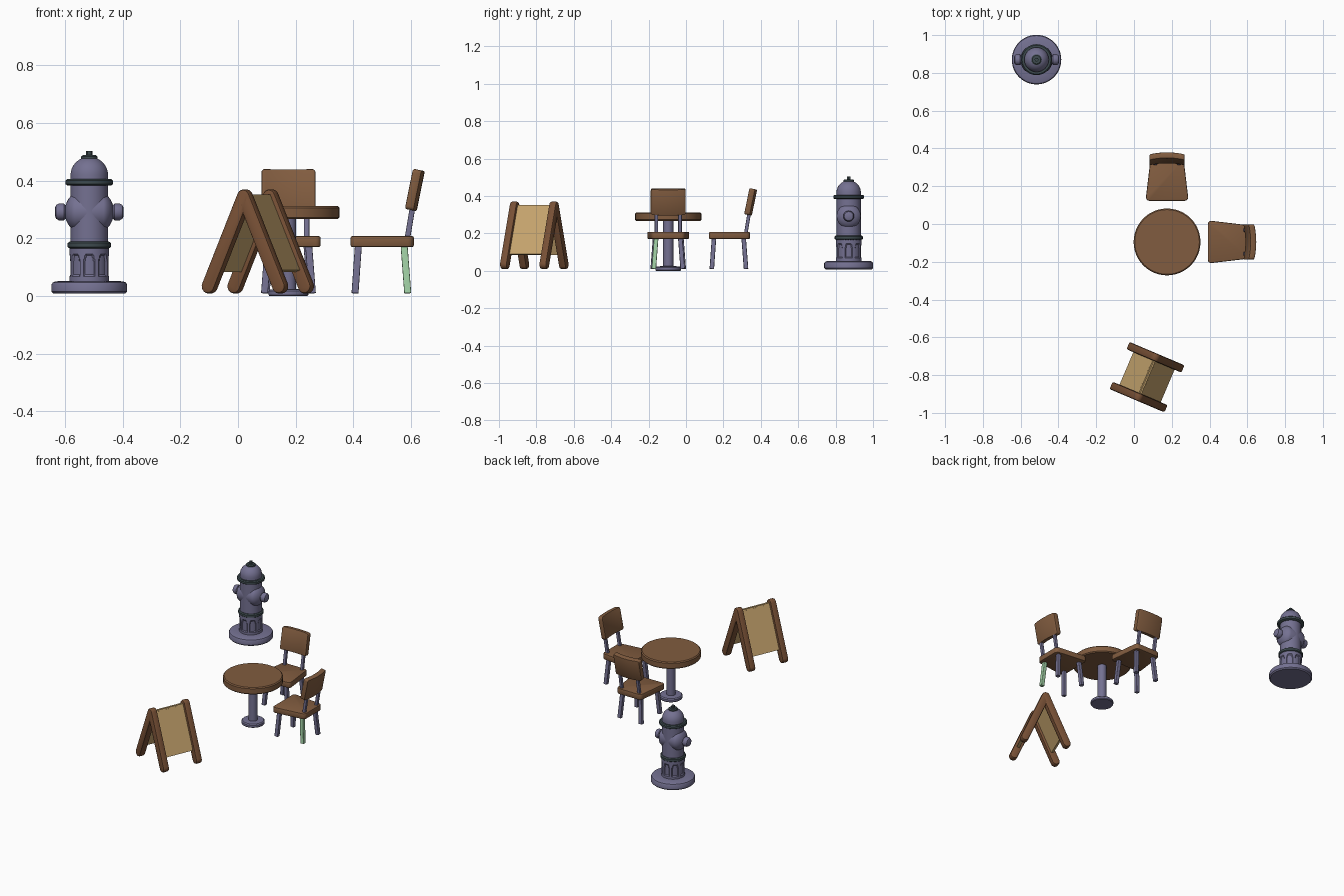
import bpy, bmesh, math
from mathutils import Matrix, Vector

if "Cube" in bpy.data.objects:
    bpy.data.objects.remove(bpy.data.objects["Cube"])

def material(name, rgb):
    m = bpy.data.materials.new(name)
    m.diffuse_color = (*rgb, 1)
    m.use_nodes = True
    m.node_tree.nodes["Principled BSDF"].inputs["Base Color"].default_value = m.diffuse_color
    return m

WOOD = material("brown wood", (0.22, 0.107, 0.050))
FRAME = material("red brown wood", (0.185, 0.080, 0.036))
TAN = material("tan board", (0.56, 0.37, 0.155))
METAL = material("violet grey metal", (0.175, 0.165, 0.285))
DARK = material("dark slate", (0.048, 0.070, 0.078))
GREEN = material("pale green", (0.36, 0.64, 0.38))

def finish(name, bm, mat, matrix=Matrix()):
    bmesh.ops.recalc_face_normals(bm, faces=bm.faces)
    me = bpy.data.meshes.new(name)
    bm.to_mesh(me)
    bm.free()
    me.transform(matrix)
    me.materials.append(mat)
    ob = bpy.data.objects.new(name, me)
    bpy.context.collection.objects.link(ob)
    return ob

def lathe(name, profile, mat, matrix, n=48, radius=None):
    """Revolve (r, z) points around z; optional radius(r, z, angle) rule."""
    bm = bmesh.new()
    rings = []
    for r, z in profile:
        ring = []
        for i in range(n):
            a = 2 * math.pi * i / n
            q = radius(r, z, a) if radius else r
            ring.append(bm.verts.new((q * math.cos(a), q * math.sin(a), z)))
        rings.append(ring)
    for lo, hi in zip(rings, rings[1:]):
        for i in range(n):
            j = (i + 1) % n
            bm.faces.new((lo[i], lo[j], hi[j], hi[i]))
    bm.faces.new(rings[0][::-1])
    bm.faces.new(rings[-1])
    return finish(name, bm, mat, matrix)

def prism(outline, depth, corner=0, rim=0):
    """Outline in xy, centred thickness in z, rounded corners and rims."""
    bm = bmesh.new()
    face = bm.faces.new([bm.verts.new((x, y, -depth / 2)) for x, y in outline])
    if corner:
        bmesh.ops.bevel(bm, geom=list(bm.verts), offset=corner, segments=4,
                        affect='VERTICES', profile=0.5)
    top = bmesh.ops.extrude_face_region(bm, geom=list(bm.faces), use_keep_orig=True)
    bmesh.ops.translate(bm, vec=(0, 0, depth),
                        verts=[v for v in top['geom'] if isinstance(v, bmesh.types.BMVert)])
    bmesh.ops.recalc_face_normals(bm, faces=bm.faces)
    if rim:
        edges = [e for e in bm.edges if abs(e.verts[0].co.z - e.verts[1].co.z) < 1e-5]
        bmesh.ops.bevel(bm, geom=edges, offset=rim, segments=2, affect='EDGES', profile=0.5)
    return bm

def rect(w, h):
    return [(-w / 2, -h / 2), (w / 2, -h / 2), (w / 2, h / 2), (-w / 2, h / 2)]

def bar(name, p, q, w, mat, matrix):
    """Square bar between two points."""
    p, q = Vector(p), Vector(q)
    d = q - p
    z = d.normalized()
    y = z.cross(Vector((1, 0, 0))).normalized()
    x = y.cross(z)
    m = Matrix((x, y, z)).transposed().to_4x4()
    m.translation = (p + q) / 2
    finish(name, prism(rect(w, w), d.length, 0.004), mat, matrix @ m)

# Round table
T = Matrix.Translation((0.175, -0.095, 0))
lathe("table_top", [(0.171, 0.267), (0.177, 0.273), (0.177, 0.306), (0.171, 0.312)], WOOD, T)
lathe("table_column", [(0.027, 0.015), (0.027, 0.27)], METAL, T, 32)
lathe("table_base", [(0.066, 0), (0.069, 0.004), (0.069, 0.017), (0.063, 0.023), (0.03, 0.025)],
      METAL, T, 40)

# Chairs: local +x is the back of the chair
def chair(label, matrix, green_leg):
    seat = prism([(-0.109, -0.114), (0.11, -0.088), (0.11, 0.088), (-0.109, 0.114)],
                 0.038, 0.02, 0.006)
    finish(label + "_seat", seat, WOOD, matrix @ Matrix.Translation((0, 0, 0.189)))
    for s, side in ((-1, "right"), (1, "left")):
        bar(f"{label}_front_leg_{side}", (-0.094, s * 0.083, 0.01), (-0.082, s * 0.07, 0.18),
            0.024, METAL, matrix)
        bar(f"{label}_back_leg_{side}", (0.089, s * 0.077, 0.01), (0.076, s * 0.064, 0.18),
            0.024, GREEN if green_leg and s < 0 else METAL, matrix)
        bar(f"{label}_back_post_{side}", (0.087, s * 0.063, 0.195), (0.112, s * 0.063, 0.345),
            0.019, METAL, matrix)
    # Bowed, tilted backrest
    w = 0.187
    bm = prism(rect(w, 0.142), 0.032, 0.012, 0.005)
    for i in range(1, 10):
        bmesh.ops.bisect_plane(bm, geom=list(bm.verts) + list(bm.edges) + list(bm.faces),
                               plane_co=(w * (i / 10 - 0.5), 0, 0), plane_no=(1, 0, 0))
    for v in bm.verts:
        v.co.z += 0.004 - 0.011 * (v.co.x / (w / 2)) ** 2
    s, c = math.sin(math.radians(11.5)), math.cos(math.radians(11.5))
    m = Matrix(((0, s, c, 0.1145), (1, 0, 0, 0), (0, c, -s, 0.368), (0, 0, 0, 1)))
    finish(label + "_backrest", bm, WOOD, matrix @ m)

chair("side_chair", Matrix.Translation((0.50, -0.095, 0)), True)
chair("rear_chair", Matrix.Translation((0.175, 0.232, 0)) @ Matrix.Rotation(math.pi / 2, 4, 'Z'), False)

# Folding sign board: two A-frames with two boards between them
S = Matrix.Translation((0.069, -0.811, 0)) @ Matrix.Rotation(math.radians(-23), 4, 'Z')
UP = Matrix.Rotation(math.pi / 2, 4, 'X')
apex = Vector((0, 0.345))
for s, side in ((-1, "left"), (1, "right")):
    foot = Vector((s * 0.133, 0.034))
    d = (foot - apex).normalized()
    n = Vector((-d.y, d.x))
    arc = [math.pi * i / 10 for i in range(11)]
    outline = [apex + 0.025 * (n * math.cos(a) - d * math.sin(a)) for a in arc]
    outline += [foot + 0.025 * (-n * math.cos(a) + d * math.sin(a)) for a in arc]
    for y, end in ((-0.1145, "front"), (0.1145, "rear")):
        finish(f"sign_post_{end}_{side}", prism(outline, 0.042, 0, 0.009), FRAME,
               S @ Matrix.Translation((0, y, 0)) @ UP)
    top, low = apex - d * 0.004, apex.lerp(foot, 0.83)
    h = n * 0.009
    finish("sign_board_" + side, prism([top + h, top - h, low - h, low + h], 0.205), TAN, S @ UP)

# Fire hydrant
H = Matrix.Translation((-0.516, 0.87, 0))
lathe("hydrant_base", [(0.124, 0.008), (0.131, 0.015), (0.131, 0.040), (0.127, 0.047),
                       (0.118, 0.051), (0.07, 0.053)], METAL, H)

def arches(r, z, a):
    # shallow arched recesses around the lower barrel
    step = math.pi / 4
    off = abs((a + step / 2) % step - step / 2) / step
    if off < 0.32 and 0.07 < z < 0.118 + 0.028 * math.sqrt(1 - (off / 0.32) ** 2):
        return r - 0.005
    return r

lathe("hydrant_lower_barrel", [(0.069, 0.05 + i * 0.006) for i in range(21)], METAL, H, 128, arches)
lathe("hydrant_lower_ring", [(0.068, 0.165), (0.075, 0.17), (0.075, 0.184), (0.068, 0.189)], DARK, H)
lathe("hydrant_body", [(0.065, 0.17), (0.065, 0.39)], METAL, H)
lathe("hydrant_upper_ring", [(0.076, 0.384), (0.082, 0.388), (0.082, 0.401), (0.076, 0.406)], DARK, H)
dome = [(0.065, 0.40), (0.065, 0.42)]
dome += [(0.065 * math.cos(t), 0.42 + 0.063 * math.sin(t))
         for t in (math.radians(10 * i) for i in range(1, 9))]
lathe("hydrant_dome", dome, METAL, H)
lathe("hydrant_cap_ring", [(0.028, 0.474), (0.028, 0.484), (0.022, 0.489)], DARK, H, 24)
lathe("hydrant_nut", [(0.011, 0.485), (0.011, 0.503)], DARK, H, 6)
for s, side in ((-1, "left"), (1, "right")):
    N = H @ Matrix.Translation((0, 0, 0.292)) @ Matrix.Rotation(s * math.pi / 2, 4, 'Y')
    lathe("hydrant_outlet_" + side, [(0.0645, 0), (0.0645, 0.05), (0.058, 0.062), (0.044, 0.073),
                                     (0.032, 0.079), (0.023, 0.082), (0.023, 0.09)], METAL, N)
    lathe("hydrant_outlet_cap_" + side, [(0.024, 0.083), (0.029, 0.088), (0.029, 0.106),
                                         (0.024, 0.115), (0.014, 0.119)], METAL, N, 32)

# Smooth shading with sharp edges kept
for ob in bpy.context.collection.objects:
    ob.select_set(True)
    bpy.context.view_layer.objects.active = ob
bpy.ops.object.shade_smooth_by_angle(angle=math.radians(35))
